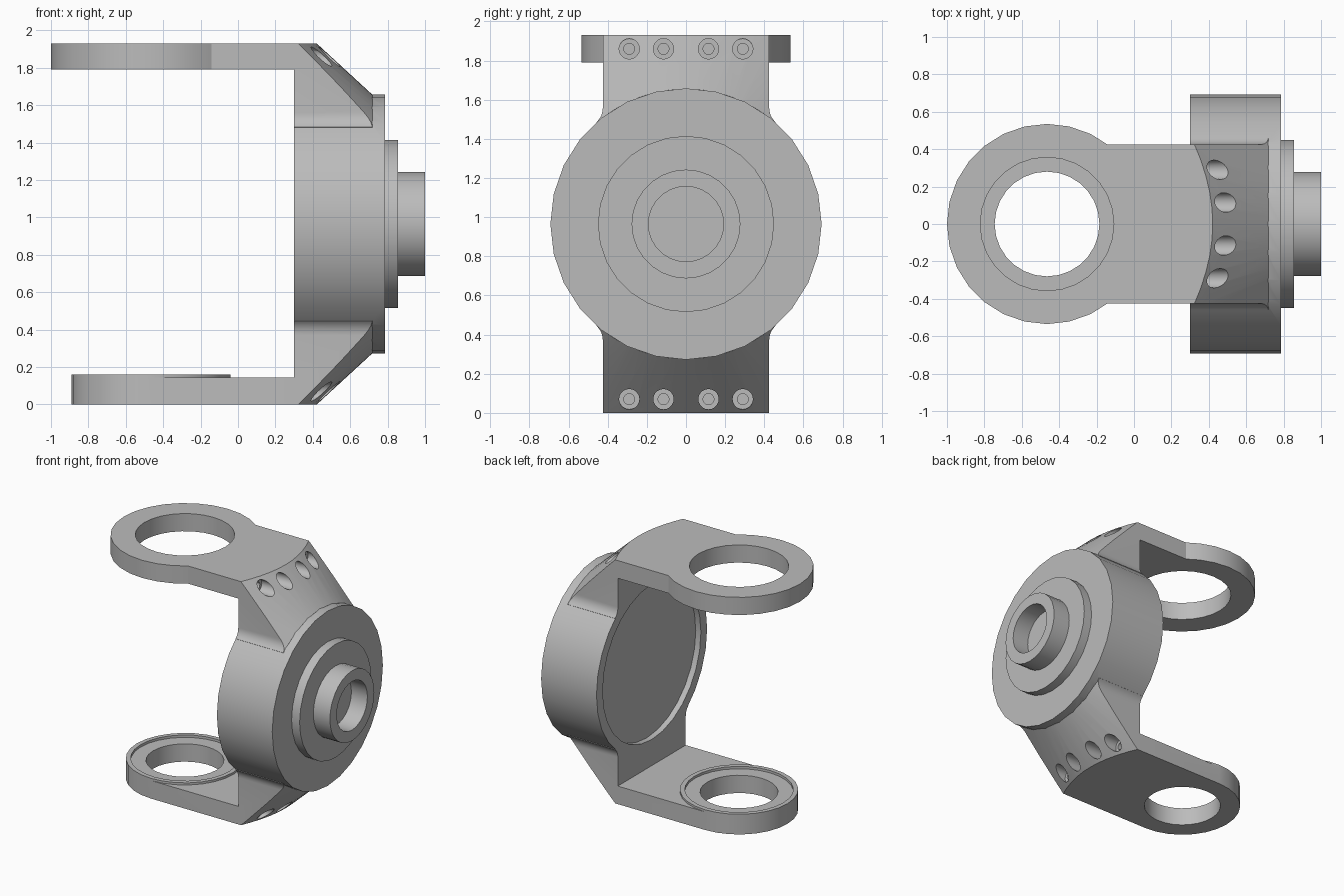
import bpy, bmesh, math
from mathutils import Matrix

cube = bpy.data.objects.get("Cube")
if cube:
    bpy.data.objects.remove(cube, do_unlink=True)

steel = bpy.data.materials.new("steel_grey")
steel.use_nodes = True
COLOUR = (0.5, 0.5, 0.5, 1)
steel.diffuse_color = COLOUR
steel.node_tree.nodes["Principled BSDF"].inputs["Base Color"].default_value = COLOUR

CZ = 0.965           # height of the hub axis
HALF = 0.425         # half width of the yoke
TOP = 1.93
RING_X = -0.465      # centre of both bearing rings
DISC_R = 0.693


def finish(bm, name):
    bmesh.ops.recalc_face_normals(bm, faces=bm.faces)
    mesh = bpy.data.meshes.new(name)
    bm.to_mesh(mesh)
    bm.free()
    mesh.materials.append(steel)
    ob = bpy.data.objects.new(name, mesh)
    bpy.context.collection.objects.link(ob)
    return ob


def cone_x(name, x0, x1, r0, r1, y=0.0, z=CZ, seg=28):
    """Round solid along x, radius r0 at x0 and r1 at x1."""
    bm = bmesh.new()
    m = Matrix.Translation(((x0 + x1) / 2, y, z)) @ Matrix.Rotation(math.pi / 2, 4, 'Y')
    bmesh.ops.create_cone(bm, cap_ends=True, segments=seg, radius1=r0, radius2=r1,
                          depth=x1 - x0, matrix=m)
    return finish(bm, name)


def disc_z(name, z0, z1, r, seg=28):
    """Upright round solid on the bearing axis."""
    bm = bmesh.new()
    bmesh.ops.create_cone(bm, cap_ends=True, segments=seg, radius1=r, radius2=r, depth=z1 - z0,
                          matrix=Matrix.Translation((RING_X, 0, (z0 + z1) / 2)))
    return finish(bm, name)


def box(name, x0, x1, z0, z1):
    bm = bmesh.new()
    m = Matrix.Translation(((x0 + x1) / 2, 0, (z0 + z1) / 2)) @ Matrix.Diagonal((x1 - x0, 2 * HALF, z1 - z0, 1))
    bmesh.ops.create_cube(bm, size=1, matrix=m)
    return finish(bm, name)


def boolean(target, tool, op):
    """Apply a boolean and discard the tool."""
    tool.hide_render = True
    mod = target.modifiers.new("bool", 'BOOLEAN')
    mod.object, mod.operation, mod.solver = tool, op, 'EXACT'
    bpy.context.view_layer.objects.active = target
    bpy.ops.object.modifier_apply(modifier=mod.name)
    bpy.data.objects.remove(tool, do_unlink=True)


def smooth(ob):
    bpy.ops.object.select_all(action='DESELECT')
    ob.select_set(True)
    bpy.context.view_layer.objects.active = ob
    bpy.ops.object.shade_smooth_by_angle(angle=math.radians(30))


# Back plate section: straight sides with a fillet running into the round housing
F = 0.1
fy = HALF + F
fz = math.sqrt((DISC_R + F) ** 2 - fy ** 2)
a_end = math.pi + math.atan2(fz, fy)
quarter = [(HALF, TOP - CZ)]
for i in range(7):
    a = math.pi + (a_end - math.pi) * i / 6
    quarter.append((fy + F * math.cos(a), fz + F * math.sin(a)))
quarter.append((quarter[-1][0] * 0.95, quarter[-1][1] * 0.95))
right = quarter + [(y, -z) for y, z in reversed(quarter)]
section = right + [(-y, z) for y, z in reversed(right)]

bm = bmesh.new()
face = bm.faces.new([bm.verts.new((0.30, y, CZ + z)) for y, z in section])
ext = bmesh.ops.extrude_face_region(bm, geom=[face])
bmesh.ops.translate(bm, vec=(0.45, 0, 0),
                    verts=[v for v in ext["geom"] if isinstance(v, bmesh.types.BMVert)])
yoke = finish(bm, "yoke")

# Conical slope on the outer corners, then the round housing
boolean(yoke, cone_x("slope", 0.25, 0.72, 0.69 + 0.47 * 0.92, 0.69, seg=72), 'INTERSECT')
boolean(yoke, cone_x("housing", 0.30, 0.785, DISC_R, DISC_R), 'UNION')

# Upper arm with its wider ring
boolean(yoke, box("upper_arm", RING_X, 0.32, 1.79, TOP), 'UNION')
boolean(yoke, disc_z("upper_ring", 1.79, TOP, 0.535), 'UNION')
boolean(yoke, disc_z("upper_bore", 1.7, 2.0, 0.357), 'DIFFERENCE')

# Lower arm with a raised lip around its ring
boolean(yoke, box("lower_arm", RING_X, 0.32, 0, 0.143), 'UNION')
boolean(yoke, disc_z("lower_ring", 0, 0.16, HALF), 'UNION')
boolean(yoke, disc_z("lip_recess", 0.141, 0.25, 0.39), 'DIFFERENCE')
boolean(yoke, disc_z("lower_bore", -0.1, 0.3, 0.28), 'DIFFERENCE')

# Shallow round recess in the inner face
boolean(yoke, cone_x("inner_recess", 0.2, 0.345, 0.615, 0.615), 'DIFFERENCE')

# Counterbored screw holes on both slopes
for z in (0.07, TOP - 0.07):
    for y in (-0.29, -0.115, 0.115, 0.29):
        boolean(yoke, cone_x("counterbore", 0.375, 0.8, 0.052, 0.052, y, z, 20), 'DIFFERENCE')
        boolean(yoke, cone_x("screw_hole", 0.335, 0.5, 0.028, 0.028, y, z, 16), 'DIFFERENCE')
smooth(yoke)

# Stepped hub with a blind bore
hub = cone_x("hub", 0.74, 0.855, 0.45, 0.45)
boolean(hub, cone_x("hub_boss", 0.80, 1.0, 0.278, 0.278), 'UNION')
boolean(hub, cone_x("hub_bore", 0.86, 1.1, 0.192, 0.192), 'DIFFERENCE')
smooth(hub)
